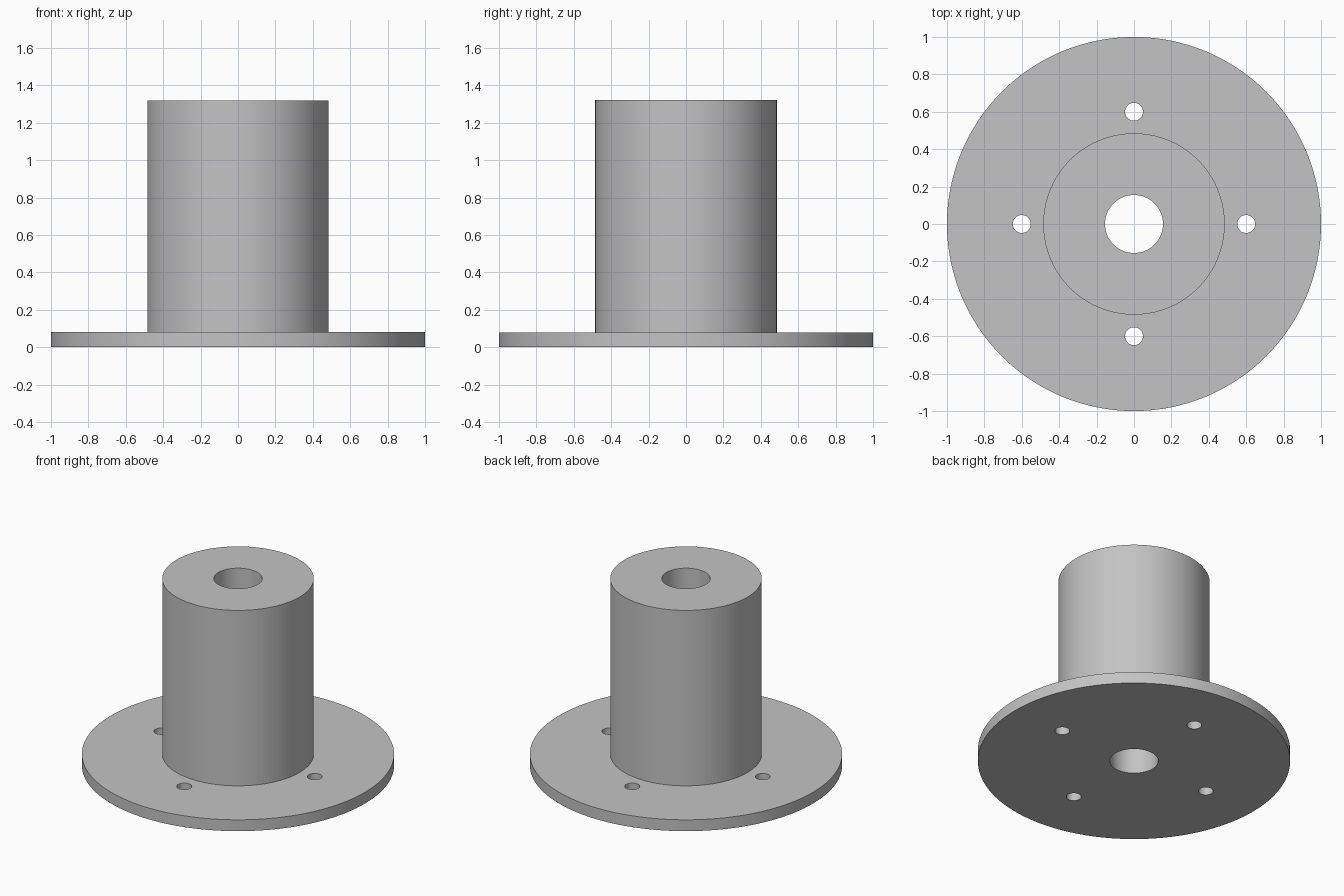
import bpy
import bmesh
from math import radians, pi, cos, sin

cube = bpy.data.objects.get("Cube")
if cube:
    bpy.data.objects.remove(cube, do_unlink=True)

FLANGE_R, FLANGE_H = 1.0, 0.08
HUB_R, HUB_TOP = 0.485, 1.32
BORE_R = 0.155
BOLT_R, BOLT_CIRCLE = 0.048, 0.6

# Plain grey metal
grey = bpy.data.materials.new("grey_metal")
grey.use_nodes = True
colour = (0.55, 0.55, 0.55, 1)
grey.diffuse_color = colour
grey.node_tree.nodes["Principled BSDF"].inputs["Base Color"].default_value = colour


def lathe(name, profile, sides=128):
    """Revolve a closed (radius, height) profile about the z axis."""
    bm = bmesh.new()
    rings = []
    for i in range(sides):
        a = 2 * pi * i / sides
        rings.append([bm.verts.new((r * cos(a), r * sin(a), z)) for r, z in profile])
    count = len(profile)
    for i in range(sides):
        here, there = rings[i], rings[(i + 1) % sides]
        for j in range(count):
            k = (j + 1) % count
            bm.faces.new((here[j], there[j], there[k], here[k]))
    bmesh.ops.recalc_face_normals(bm, faces=bm.faces)
    mesh = bpy.data.meshes.new(name)
    bm.to_mesh(mesh)
    bm.free()
    mesh.materials.append(grey)
    obj = bpy.data.objects.new(name, mesh)
    bpy.context.collection.objects.link(obj)
    return obj


def drill(target, x, y, radius):
    """Cut a vertical through hole in the flange."""
    bpy.ops.mesh.primitive_cylinder_add(vertices=48, radius=radius, depth=4 * FLANGE_H,
                                        location=(x, y, FLANGE_H / 2))
    cutter = bpy.context.object
    cutter.name = "bolt_hole_cutter"
    cutter.hide_render = True
    cutter.data.materials.append(grey)
    mod = target.modifiers.new("bolt_hole", "BOOLEAN")
    mod.operation = "DIFFERENCE"
    mod.solver = "EXACT"
    mod.object = cutter
    bpy.ops.object.select_all(action="DESELECT")
    bpy.context.view_layer.objects.active = target
    target.select_set(True)
    bpy.ops.object.modifier_apply(modifier=mod.name)
    bpy.data.objects.remove(cutter, do_unlink=True)


# Disc flange and bored hub in one turned piece
hub = lathe("flanged_hub", [
    (BORE_R, 0), (FLANGE_R, 0), (FLANGE_R, FLANGE_H),
    (HUB_R, FLANGE_H), (HUB_R, HUB_TOP), (BORE_R, HUB_TOP)])

# Four bolt holes around the hub
for i in range(4):
    angle = i * pi / 2
    drill(hub, BOLT_CIRCLE * cos(angle), BOLT_CIRCLE * sin(angle), BOLT_R)

# Smooth walls, crisp rims
bpy.ops.object.shade_smooth_by_angle(angle=radians(30))
